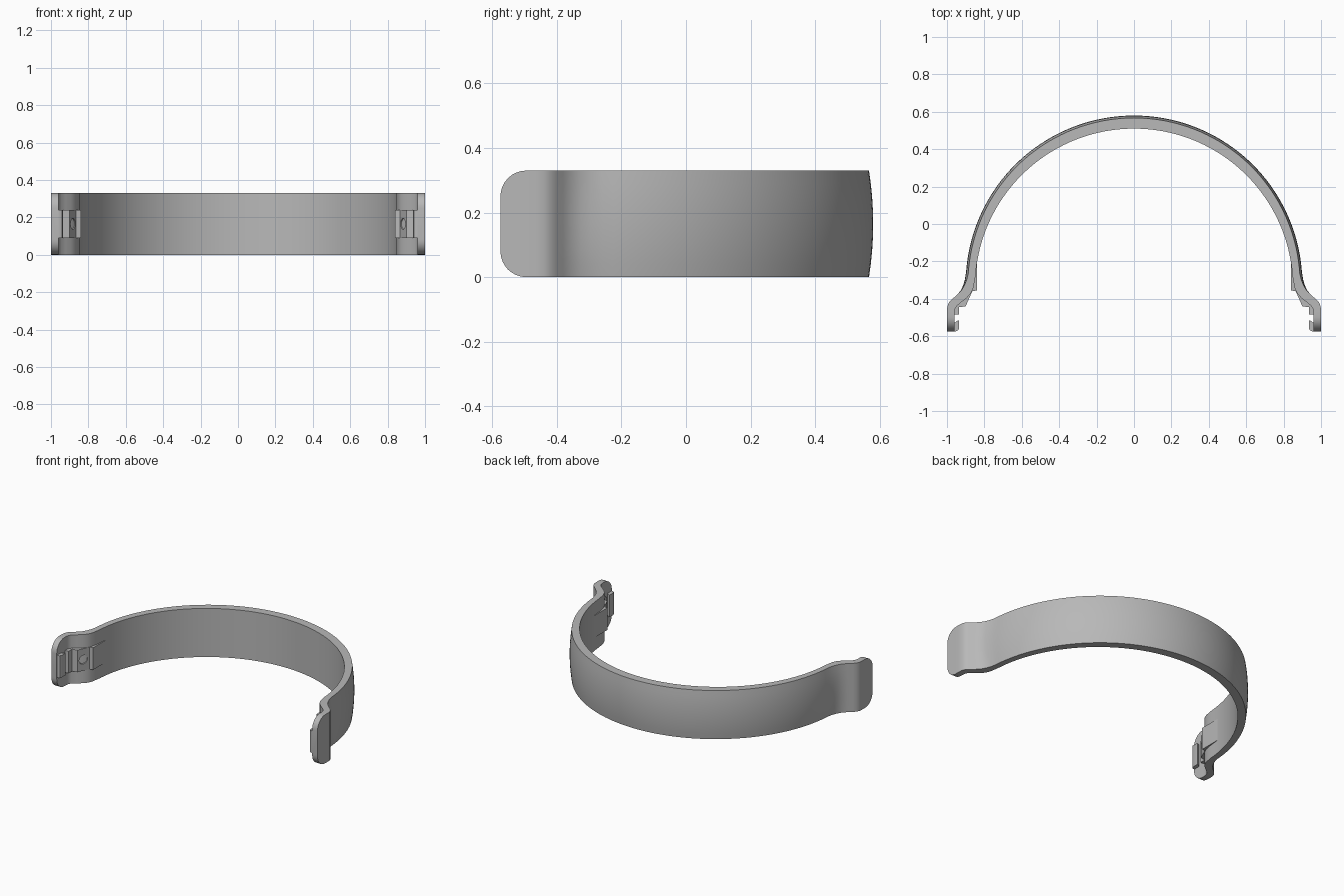
import bpy, bmesh, math
from mathutils import Vector

if "Cube" in bpy.data.objects:
    bpy.data.objects.remove(bpy.data.objects["Cube"], do_unlink=True)

HEIGHT = 0.33
TIP_Y = -0.575
CORNER = 0.08

grey = bpy.data.materials.new("plain grey")
grey.use_nodes = True
grey.diffuse_color = (0.48, 0.48, 0.48, 1)
grey.node_tree.nodes["Principled BSDF"].inputs["Base Color"].default_value = grey.diffuse_color


def add_object(name, bm):
    bmesh.ops.recalc_face_normals(bm, faces=bm.faces)
    mesh = bpy.data.meshes.new(name)
    bm.to_mesh(mesh)
    bm.free()
    mesh.materials.append(grey)
    obj = bpy.data.objects.new(name, mesh)
    bpy.context.collection.objects.link(obj)
    return obj


def activate(obj):
    bpy.ops.object.select_all(action='DESELECT')
    obj.select_set(True)
    bpy.context.view_layer.objects.active = obj


def apply_modifier(obj, kind, **settings):
    mod = obj.modifiers.new(kind.lower(), kind)
    for key, value in settings.items():
        setattr(mod, key, value)
    activate(obj)
    bpy.ops.object.modifier_apply(modifier=mod.name)


def finish(obj):
    apply_modifier(obj, 'MIRROR', use_clip=True, merge_threshold=0.0005)
    bpy.ops.object.shade_smooth_by_angle(angle=math.radians(30))


def prism(name, outline, z0, z1):
    bm = bmesh.new()
    face = bm.faces.new([bm.verts.new((x, y, z0)) for x, y in outline])
    result = bmesh.ops.extrude_face_region(bm, geom=[face])
    top = [v for v in result["geom"] if isinstance(v, bmesh.types.BMVert)]
    bmesh.ops.translate(bm, verts=top, vec=(0, 0, z1 - z0))
    return add_object(name, bm)


# Band: stations of (outer point, inner point, crown) along one half
stations = []
STEPS = 40
for i in range(STEPS + 1):
    a = math.radians(90 - 86 * i / STEPS)
    outer = (0.9 * math.cos(a), -0.32 + 0.9 * math.sin(a))
    inner = (0.85 * math.cos(a), -0.34 + 0.85 * math.sin(a))
    stations.append((outer, inner, 0.013))

# Flared shoulder and straight tab
shoulder = [
    ((0.904, -0.295), (0.852, -0.305), 0.010),
    ((0.912, -0.325), (0.859, -0.342), 0.006),
    ((0.926, -0.355), (0.872, -0.370), 0.003),
    ((0.948, -0.381), (0.893, -0.394), 0),
    ((0.972, -0.401), (0.922, -0.417), 0),
    ((0.989, -0.419), (0.946, -0.437), 0),
    ((0.998, -0.440), (0.957, -0.454), 0),
    ((1.0, -0.465), (0.96, -0.475), 0),
]
stations += shoulder
for i in range(9):
    y = TIP_Y + CORNER * (1 - math.sin(math.pi / 2 * i / 8))
    stations.append(((1.0, y), (0.96, y), 0))

bm = bmesh.new()
LEVELS = 8
rings = []
for outer, inner, crown in stations:
    d = max(0, TIP_Y + CORNER - outer[1])
    trim = CORNER - math.sqrt(max(0, CORNER ** 2 - d ** 2))
    o, n = Vector(outer), Vector(inner)
    inward = (n - o).normalized()
    ring = []
    for k in range(LEVELS + 1):
        t = 2 * k / LEVELS - 1
        p = o + inward * crown * t * t
        z = HEIGHT / 2 + t * (HEIGHT / 2 - trim)
        ring.append(bm.verts.new((p.x, p.y, z)))
    for z in (HEIGHT - trim, trim):
        ring.append(bm.verts.new((n.x, n.y, z)))
    rings.append(ring)
for a, b in zip(rings, rings[1:]):
    for k in range(len(a)):
        j = (k + 1) % len(a)
        bm.faces.new((a[k], a[j], b[j], b[k]))
bm.faces.new(rings[-1])
finish(add_object("curved_band", bm))

# Inner clip block with a slanted face
pad = prism("clip_block", [
    (0.84, -0.17), (0.84, -0.355), (0.865, -0.36), (0.90, -0.44),
    (0.935, -0.445), (0.935, -0.485), (0.97, -0.485), (0.97, -0.44),
    (0.90, -0.35), (0.87, -0.28), (0.87, -0.17)], 0.09, 0.24)

# Round socket drilled square to the slanted face
axis = Vector((-0.08, -0.035, 0)).normalized()
bm = bmesh.new()
bmesh.ops.create_cone(bm, cap_ends=True, segments=24, radius1=0.03, radius2=0.03, depth=0.12)
bmesh.ops.rotate(bm, verts=bm.verts, matrix=axis.to_track_quat('Z', 'Y').to_matrix())
bmesh.ops.translate(bm, verts=bm.verts, vec=(0.8825, -0.40, HEIGHT / 2))
cutter = add_object("socket_cutter", bm)
cutter.hide_render = True
apply_modifier(pad, 'BOOLEAN', operation='DIFFERENCE', solver='EXACT', object=cutter)
bpy.data.objects.remove(cutter, do_unlink=True)
finish(pad)

# Hooked lip at the end of each tab
lip = prism("tab_lip", [
    (0.97, -0.574), (0.953, -0.574), (0.941, -0.569), (0.935, -0.558),
    (0.935, -0.515), (0.945, -0.518), (0.962, -0.53), (0.97, -0.53)], 0.09, 0.24)
finish(lip)
